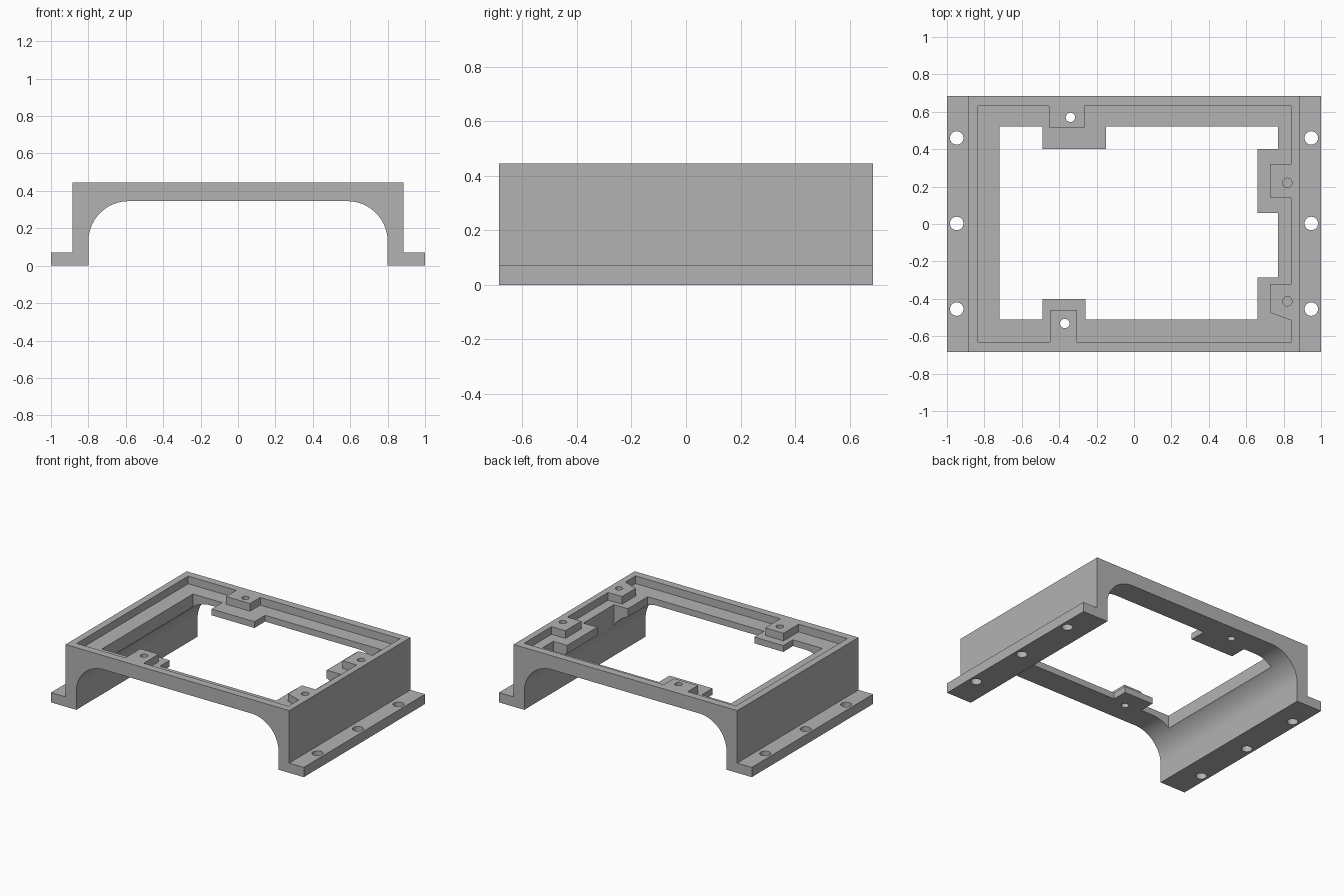
import bpy, bmesh, math
from mathutils import Vector

cube = bpy.data.objects.get("Cube")
if cube:
    bpy.data.objects.remove(cube, do_unlink=True)

grey = bpy.data.materials.new("mid grey")
grey.use_nodes = True
grey.diffuse_color = (0.45, 0.45, 0.45, 1)
grey.node_tree.nodes["Principled BSDF"].inputs["Base Color"].default_value = (0.45, 0.45, 0.45, 1)

TOP, FLOOR, HALF_Y = 0.445, 0.39, 0.685


def prism(name, points, offset):
    """Extrude a closed outline of 3D points by an offset."""
    bm = bmesh.new()
    face = bm.faces.new([bm.verts.new(p) for p in points])
    ext = bmesh.ops.extrude_face_region(bm, geom=[face])
    verts = [v for v in ext["geom"] if isinstance(v, bmesh.types.BMVert)]
    bmesh.ops.translate(bm, vec=Vector(offset), verts=verts)
    bmesh.ops.recalc_face_normals(bm, faces=bm.faces)
    mesh = bpy.data.meshes.new(name)
    bm.to_mesh(mesh)
    bm.free()
    mesh.materials.append(grey)
    obj = bpy.data.objects.new(name, mesh)
    bpy.context.collection.objects.link(obj)
    return obj


def cut(target, cutter):
    cutter.hide_render = True
    bpy.context.view_layer.objects.active = target
    mod = target.modifiers.new("cut", 'BOOLEAN')
    mod.operation, mod.solver, mod.object = 'DIFFERENCE', 'EXACT', cutter
    bpy.ops.object.modifier_apply(modifier=mod.name)
    bpy.data.objects.remove(cutter, do_unlink=True)


def vertical(name, outline, low, high):
    return prism(name, [(x, y, low) for x, y in outline], (0, 0, high - low))


def drill(target, x, y, radius, low, high):
    ring = [(x + radius * math.cos(a), y + radius * math.sin(a))
            for a in (i * math.tau / 32 for i in range(32))]
    cut(target, vertical("drill", ring, low, high))


# Bridge section: flanged feet, upright walls and rounded inner corners
R = 0.215
right = [(0.8 - R + R * math.cos(a), 0.345 - R + R * math.sin(a))
         for a in (math.pi / 2 * (1 - i / 20) for i in range(21))]
right += [(0.8, 0), (1, 0), (1, 0.07), (0.885, 0.07), (0.885, TOP)]
section = right + [(-x, z) for x, z in reversed(right)]
frame = prism("bracket_frame", [(x, -HALF_Y, z) for x, z in section], (0, 2 * HALF_Y, 0))

# Shallow top recess, leaving four mounting bosses at rim height
recess = [(-0.835, -0.63), (-0.45, -0.63), (-0.45, -0.46), (-0.305, -0.46),
          (-0.305, -0.63), (0.84, -0.63), (0.84, -0.515), (0.73, -0.475),
          (0.73, -0.32), (0.84, -0.32), (0.84, 0.14), (0.73, 0.14),
          (0.73, 0.32), (0.84, 0.32), (0.84, 0.63), (-0.265, 0.63),
          (-0.265, 0.515), (-0.455, 0.515), (-0.455, 0.63), (-0.835, 0.63)]
cut(frame, vertical("recess", recess, FLOOR, 0.6))

# Central opening, leaving support tabs under the bosses
opening = [(-0.72, -0.51), (-0.49, -0.51), (-0.49, -0.4), (-0.26, -0.4),
           (-0.26, -0.51), (0.66, -0.51), (0.66, -0.285), (0.77, -0.285),
           (0.77, 0.06), (0.66, 0.06), (0.66, 0.4), (0.77, 0.4),
           (0.77, 0.52), (-0.15, 0.52), (-0.15, 0.4), (-0.49, 0.4),
           (-0.49, 0.52), (-0.72, 0.52)]
cut(frame, vertical("opening", opening, -0.1, 0.6))

# Screw holes through the feet
for side in (-1, 1):
    for y in (-0.455, 0.003, 0.46):
        drill(frame, side * 0.948, y, 0.036, -0.1, 0.2)

# Boss holes: through at front and back, blind above the wall
for x, y, low in ((-0.34, 0.57, 0.2), (-0.37, -0.532, 0.2),
                  (0.82, 0.22, 0.34), (0.82, -0.413, 0.34)):
    drill(frame, x, y, 0.025, low, 0.6)

bpy.ops.object.select_all(action='DESELECT')
frame.select_set(True)
bpy.context.view_layer.objects.active = frame
bpy.ops.object.shade_smooth_by_angle(angle=math.radians(30))
